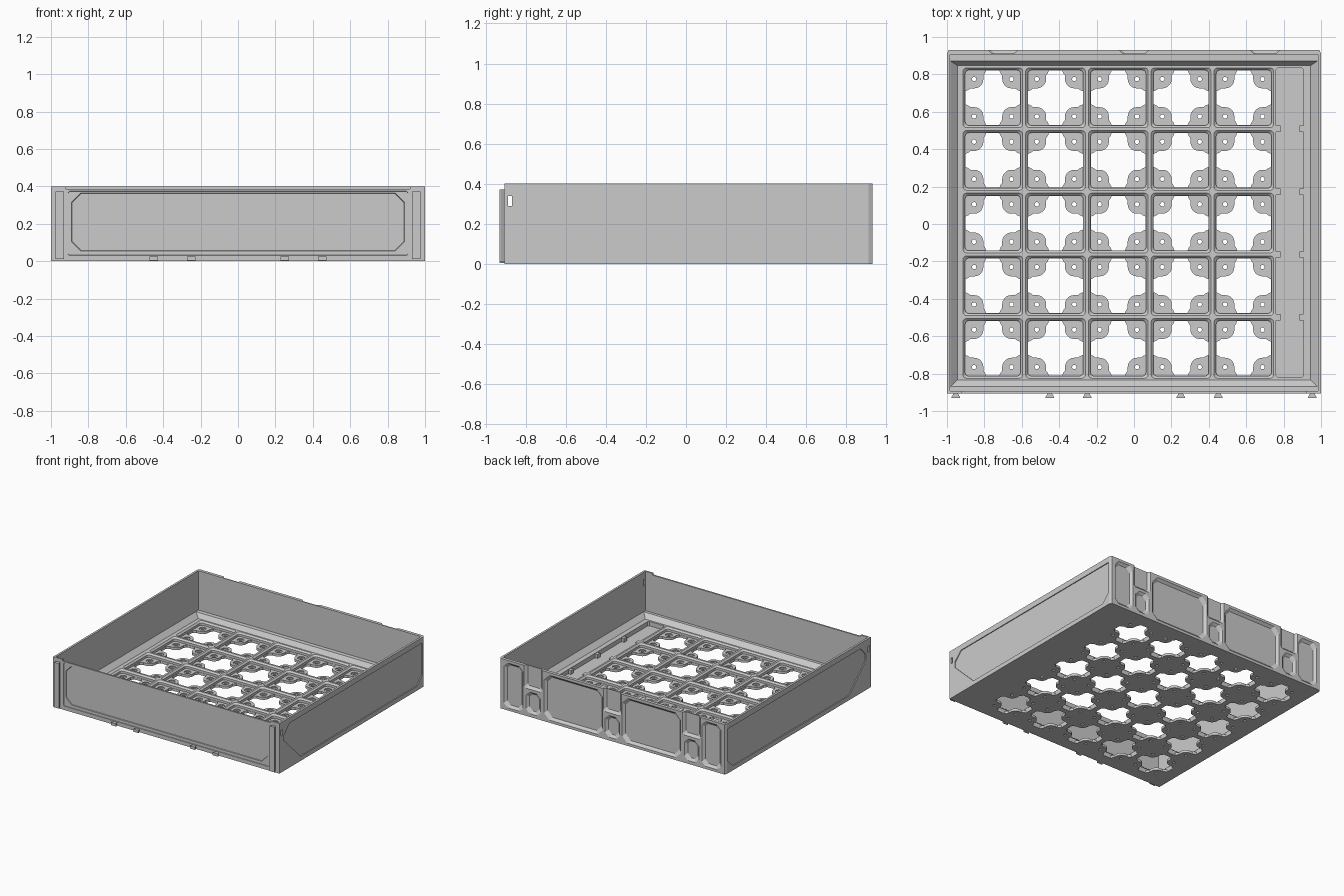
import bpy, bmesh
from math import sin, cos, pi

if "Cube" in bpy.data.objects:
    bpy.data.objects.remove(bpy.data.objects["Cube"])


def add_loft(bm, rings):
    """Closed solid through matching rings of points."""
    vs = [[bm.verts.new(p) for p in r] for r in rings]
    n = len(vs[0])
    for a, b in zip(vs, vs[1:]):
        for i in range(n):
            j = (i + 1) % n
            bm.faces.new((a[i], a[j], b[j], b[i]))
    bm.faces.new(vs[0][::-1])
    bm.faces.new(vs[-1])


def make(name, solids):
    bm = bmesh.new()
    for rings in solids:
        add_loft(bm, rings)
    bmesh.ops.recalc_face_normals(bm, faces=bm.faces[:])
    me = bpy.data.meshes.new(name)
    bm.to_mesh(me)
    bm.free()
    ob = bpy.data.objects.new(name, me)
    bpy.context.collection.objects.link(ob)
    return ob


def cut(target, solids):
    cutter = make("cutter", solids)
    cutter.hide_render = True
    m = target.modifiers.new("cut", 'BOOLEAN')
    m.operation, m.solver, m.object = 'DIFFERENCE', 'EXACT', cutter
    bpy.context.view_layer.objects.active = target
    bpy.ops.object.modifier_apply(modifier=m.name)
    bpy.data.objects.remove(cutter)


def flat(pts, z):
    return [(x, y, z) for x, y in pts]


def rect(x0, x1, y0, y1):
    return [(x0, y0), (x1, y0), (x1, y1), (x0, y1)]


def prism(pts, z0, z1):
    return [flat(pts, z0), flat(pts, z1)]


def box(x0, x1, y0, y1, z0, z1):
    return prism(rect(x0, x1, y0, y1), z0, z1)


def octagon(x0, x1, z0, z1, c):
    return [(x0 + c, z0), (x1 - c, z0), (x1, z0 + c), (x1, z1 - c),
            (x1 - c, z1), (x0 + c, z1), (x0, z1 - c), (x0, z0 + c)]


def face_pocket(x0, x1, z0, z1, c, y_out, y_in, inset):
    """Pocket with sloped sides cut along y."""
    a = octagon(x0, x1, z0, z1, c)
    b = octagon(x0 + inset, x1 - inset, z0 + inset, z1 - inset, c)
    return [[(x, y_out, z) for x, z in a], [(x, y_in, z) for x, z in b]]


def rounded(cx, cy, h, r=0.02):
    pts = []
    for k, (sx, sy) in enumerate([(1, 1), (-1, 1), (-1, -1), (1, -1)]):
        for i in range(4):
            a = k * pi / 2 + i * pi / 6
            pts.append((cx + sx * (h - r) + r * cos(a), cy + sy * (h - r) + r * sin(a)))
    return pts


def circle(cx, cy, r, n=16):
    return [(cx + r * cos(2 * pi * i / n), cy + r * sin(2 * pi * i / n)) for i in range(n)]


def cross(cx, cy, h=0.146):
    """Cell opening: a square less four rounded corner tabs."""
    quad = [(h, .035), (.13, .042), (.12, .05)]
    quad += [(.1 + .05 * cos(a), .1 + .05 * sin(a))
             for a in [-pi / 2 - i * pi / 10 for i in range(6)]]
    quad += [(.05, .12), (.042, .13), (.035, h)]
    pts = []
    for k in range(4):
        c, s = round(cos(k * pi / 2)), round(sin(k * pi / 2))
        pts += [(cx + c * x - s * y, cy + s * x + c * y) for x, y in quad]
    return pts


FLOOR, TAB = 0.05, 0.02
cells = [(-.755 + .3355 * i, -.665 + .335 * j) for i in range(5) for j in range(5)]
magnets = [(x + sx * .1, y + sy * .1) for x, y in cells for sx in (-1, 1) for sy in (-1, 1)]

# Tray body with chamfered rear corners
body = make("tray_body", [prism([(-1, -.905), (1, -.905), (1, .912), (.99, .93),
                                 (-.99, .93), (-1, .912)], 0, .4)])

# Inner cavity with sloped foot and ledges front and back
cut(body, [[flat(rect(-.945, .945, -.835, .847), FLOOR),
            flat(rect(-.982, .982, -.87, .872), .085),
            flat(rect(-.983, .983, -.892, .905), .0855),
            flat(rect(-.983, .983, -.892, .905), .5)]])

# Grid cells, and the plain channel along the right side
cut(body, [[flat(rounded(x, y, h), z) for h, z in
            ((.148, TAB), (.148, .038), (.16, FLOOR), (.16, .07))] for x, y in cells]
    + [prism([(.77, -.82), (.897, -.82), (.907, -.81), (.907, .825),
              (.897, .835), (.77, .835), (.76, .825), (.76, -.81)], .015, .07)])
cut(body, [prism(cross(x, y), -.02, .035) for x, y in cells])
cut(body, [prism(circle(x, y, .026), .012, .035) for x, y in magnets])
cut(body, [prism(circle(x, y, .012, 10), -.02, .03) for x, y in magnets])

# Rear wall pockets, open notches, lowered front edge, side windows
rear = []
for s in (-1, 1):
    for a, b, c in ((.085, .605, .045), (.79, .96, .03)):
        x0, x1 = sorted((s * a, s * b))
        rear.append(face_pocket(x0, x1, .02, .38, c, .931, .912, .02))
for x in (-.7, 0, .7):
    rear.append(face_pocket(x - .08, x + .08, .22, .5, .012, .931, .912, .02))
    rear.append(face_pocket(x - .065, x + .065, .025, .2, .03, .931, .912, .02))
cut(body, rear)
cut(body, [box(-.92, .92, -1, -.872, .386, .5)])
cut(body, [box(-1.1, 1.1, -.888, -.868, .29, .338)])

# Front panel recess in two steps
cut(body, [face_pocket(-.91, .91, .03, .375, .008, -.906, -.902, .002)])
cut(body, [face_pocket(-.892, .892, .053, .367, .05, -.906, -.897, .004)])

# Side panel recesses
side = [(-.845, .285), (-.775, .355), (.9, .355), (.9, .1),
        (.835, .035), (-.635, .035), (-.845, .24)]
cut(body, [[[(s * 1.01, y, z) for y, z in side], [(s * .993, y, z) for y, z in side]]
           for s in (-1, 1)])


# Dovetail rails and tabs on the front
def dovetail(x, z0, z1):
    return prism([(x - .012, -.895), (x - .012, -.908), (x - .023, -.925), (x - .023, -.93),
                  (x + .023, -.93), (x + .023, -.925), (x + .012, -.908), (x + .012, -.895)], z0, z1)


make("front_rails", [dovetail(x, .012, .372) for x in (-.953, .953)])
make("front_tabs", [dovetail(x, .004, .026) for x in (-.45, -.25, .25, .45)])

# Small lugs along the right channel
make("channel_lugs", [box(x - .012, x + .012, y - .017, y + .017, .012, FLOOR - .004)
                      for x in (.771, .896) for y in (.51, .173, -.163, -.498)])
